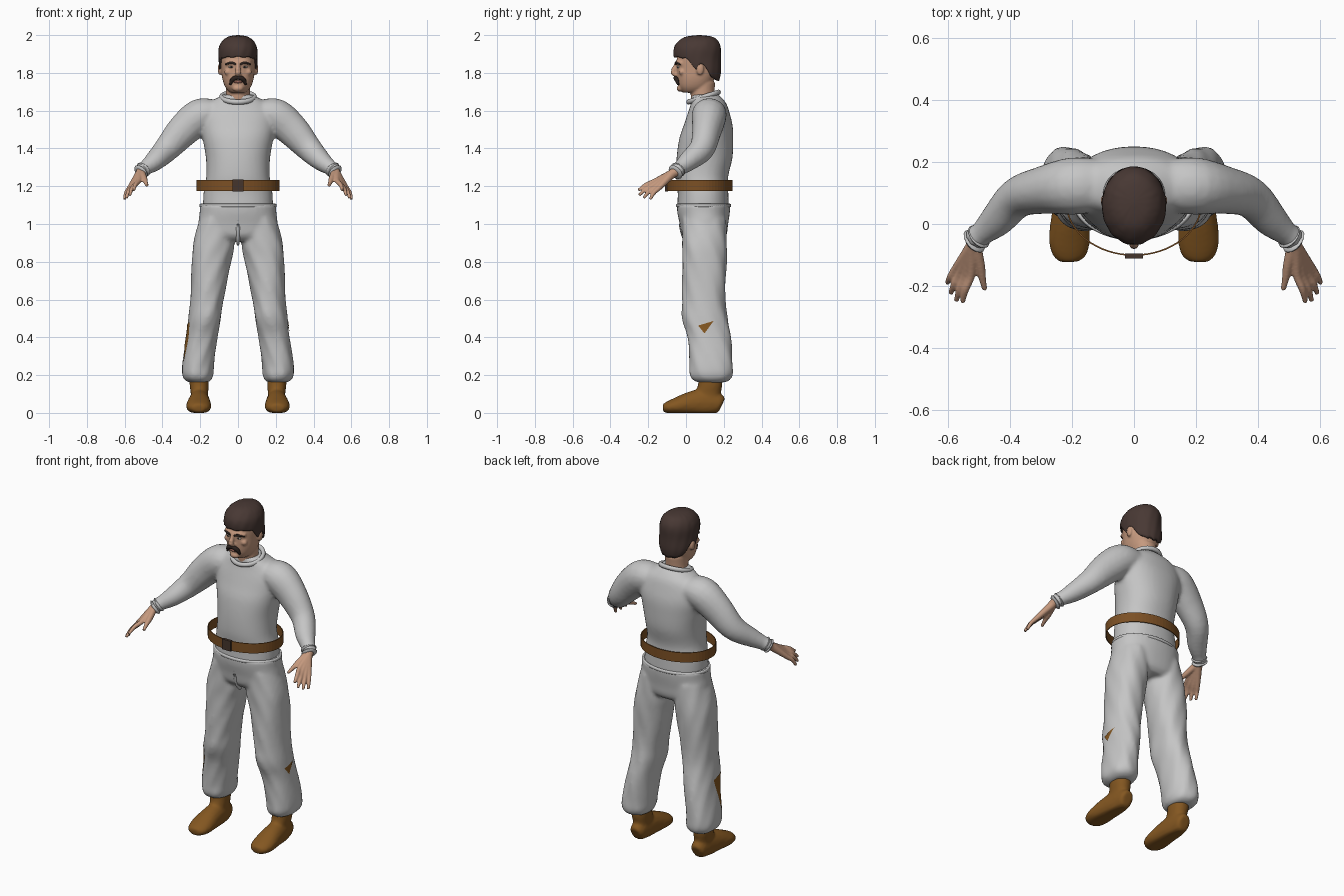
import bpy, bmesh, math
from mathutils import Vector

if "Cube" in bpy.data.objects:
    bpy.data.objects.remove(bpy.data.objects["Cube"])


def material(name, rgb):
    m = bpy.data.materials.new(name)
    m.use_nodes = True
    m.diffuse_color = (*rgb, 1)
    bsdf = m.node_tree.nodes["Principled BSDF"]
    bsdf.inputs["Base Color"].default_value = (*rgb, 1)
    bsdf.inputs["Roughness"].default_value = 0.8
    return m


CLOTH = material("grey cloth", (0.56, 0.56, 0.56))
SKIN = material("skin", (0.56, 0.32, 0.21))
HAIR = material("dark brown hair", (0.065, 0.04, 0.034))
WHISKER = material("black brown whiskers", (0.025, 0.016, 0.013))
BOOT = material("brown boot leather", (0.23, 0.095, 0.015))
BELT = material("belt leather", (0.20, 0.08, 0.018))
BUCKLE = material("dark buckle", (0.06, 0.035, 0.025))
LIP = material("lip", (0.30, 0.12, 0.09))
EYE = material("eye white", (0.6, 0.56, 0.5))


def finish(name, bm, mat, voxel=0, smooth=0):
    """Turn a bmesh into an object; voxel fuses overlapping pieces."""
    bmesh.ops.recalc_face_normals(bm, faces=bm.faces)
    for f in bm.faces:
        f.smooth = True
    me = bpy.data.meshes.new(name)
    bm.to_mesh(me)
    bm.free()
    me.materials.append(mat)
    ob = bpy.data.objects.new(name, me)
    bpy.context.collection.objects.link(ob)
    if voxel:
        r = ob.modifiers.new("fuse", "REMESH")
        r.mode = "VOXEL"
        r.voxel_size = voxel
        r.use_smooth_shade = True
    if smooth:
        s = ob.modifiers.new("soften", "SMOOTH")
        s.iterations = smooth
    return ob


def spline(rows, steps=4):
    """Catmull-Rom interpolation of tuples."""
    out = []
    for i in range(len(rows) - 1):
        a, b, c, d = (rows[max(0, min(len(rows) - 1, i + k))] for k in (-1, 0, 1, 2))
        for j in range(steps):
            t = j / steps
            out.append(tuple(q + t / 2 * (r - p + t * (2 * p - 5 * q + 4 * r - s + t * (3 * (q - r) + s - p)))
                             for p, q, r, s in zip(a, b, c, d)))
    return out + [tuple(rows[-1])]


def skin_rings(bm, rings):
    loops = [[bm.verts.new(p) for p in ring] for ring in rings]
    n = len(loops[0])
    for a, b in zip(loops, loops[1:]):
        for i in range(n):
            bm.faces.new((a[i], a[(i + 1) % n], b[(i + 1) % n], b[i]))
    bm.faces.new(loops[0])
    bm.faces.new(loops[-1])


def column(bm, rows, side=1, square=0.9, fold=0):
    """Horizontal oval rings from rows of (z, cx, cy, rx, ry)."""
    rings = []
    for z, cx, cy, rx, ry in spline(rows):
        ring = []
        for i in range(40):
            a = math.tau * i / 40
            c, s = math.cos(a), math.sin(a)
            k = 1 + fold * math.sin(5 * a + 9 * z) * math.sin(21 * z + 2 * a)
            ring.append((side * (cx + rx * k * math.copysign(abs(c) ** square, c)),
                         cy + ry * k * math.copysign(abs(s) ** square, s), z))
        rings.append(ring)
    skin_rings(bm, rings)


def tube(bm, rows, side=1, floor=-1, n=16):
    """Oval tube along rows of (x, y, z, half width, half height)."""
    pts = spline(rows)
    rings = []
    for i, (x, y, z, ra, rb) in enumerate(pts):
        t = Vector(pts[min(i + 1, len(pts) - 1)][:3]) - Vector(pts[max(i - 1, 0)][:3])
        u = t.cross(Vector((0, 0, 1))).normalized()
        v = u.cross(t).normalized()
        ring = []
        for k in range(n):
            a = math.tau * k / n
            p = Vector((x, y, z)) + u * ra * math.cos(a) + v * rb * math.sin(a)
            ring.append((side * p.x, p.y, max(p.z, floor)))
        rings.append(ring)
    skin_rings(bm, rings)


def ball(bm, centre, radii):
    made = bmesh.ops.create_uvsphere(bm, u_segments=16, v_segments=10, radius=1)["verts"]
    for v in made:
        v.co = Vector(c + r * q for c, r, q in zip(centre, radii, v.co))


def hoop(bm, centre, rx, ry, section, tilt=0):
    """Closed oval band; section lists (outward, up) offsets."""
    n, loops = 64, []
    for i in range(n):
        a = math.tau * i / n
        c, s = math.cos(a), math.sin(a)
        loops.append([bm.verts.new((centre[0] + (rx + o) * c, centre[1] + (ry + o) * s,
                                    centre[2] + h + tilt * s)) for o, h in section])
    m = len(section)
    for i in range(n):
        a, b = loops[i], loops[(i + 1) % n]
        for k in range(m):
            bm.faces.new((a[k], b[k], b[(k + 1) % m], a[(k + 1) % m]))


# Shirt: torso and both sleeves fused together
bm = bmesh.new()
column(bm, [(1.08, 0, .09, .186, .136), (1.17, 0, .09, .182, .134), (1.25, 0, .085, .168, .138),
            (1.35, 0, .098, .17, .148), (1.45, 0, .107, .187, .143), (1.52, 0, .117, .20, .13),
            (1.58, 0, .12, .20, .113), (1.635, 0, .12, .165, .095), (1.67, 0, .108, .105, .08),
            (1.685, 0, .1, .08, .07)])
for side in (1, -1):
    tube(bm, [(.12, .125, 1.59, .085, .07), (.2, .122, 1.572, .093, .093), (.29, .11, 1.495, .078, .088),
              (.375, .085, 1.40, .066, .07), (.44, .015, 1.335, .056, .054), (.49, -.03, 1.297, .04, .04),
              (.505, -.042, 1.287, .04, .04), (.517, -.056, 1.278, .038, .038)], side)
finish("shirt", bm, CLOTH, .011, 5)

# Shirt collar, cuffs and hem
bm = bmesh.new()
ring = [(.012 * math.cos(k * math.pi / 4), .014 * math.sin(k * math.pi / 4)) for k in range(8)]
hoop(bm, (0, .093, 1.672), .088, .08, ring, .026)
finish("shirt_collar", bm, CLOTH)
bm = bmesh.new()
for side in (1, -1):
    for d in (0, .014):
        tube(bm, [(.497 + d, -.037 - d, 1.293 - d, .036, .036), (.501 + d, -.041 - d, 1.289 - d, .044, .043),
                  (.507 + d, -.046 - d, 1.284 - d, .034, .034)], side)
finish("shirt_cuffs", bm, CLOTH)

# Trousers: hips and baggy legs gathered at the ankle
bm = bmesh.new()
column(bm, [(1.105, 0, .093, .203, .142), (1.06, 0, .093, .203, .139), (1.0, 0, .095, .21, .128),
            (.94, 0, .097, .20, .118), (.91, 0, .1, .12, .09)])
for side in (1, -1):
    column(bm, [(1.03, .115, .095, .085, .115), (.9, .128, .097, .108, .118), (.8, .142, .098, .104, .117),
                (.6, .164, .095, .088, .115), (.5, .175, .1, .086, .121), (.4, .191, .121, .082, .115),
                (.26, .212, .133, .084, .114), (.2, .215, .135, .082, .113), (.17, .212, .135, .066, .092),
                (.16, .21, .135, .04, .055)], side, .9, .035)
trousers = finish("trousers", bm, CLOTH, .011, 4)

# Waistband rim and front fly
bm = bmesh.new()
hoop(bm, (0, .093, 1.098), .198, .139, [(q * .6, h * .7) for q, h in ring])
tube(bm, [(0, -.02, 1.06, .02, .014), (0, -.024, 1.0, .014, .014), (0, .0, .93, .012, .02),
          (0, .03, .90, .008, .02)])
finish("waistband", bm, CLOTH)

# Torn leg patches laid on the cloth
for side, name, corners in ((1, "left_leg_patch", [(.065, .462), (.145, .486), (.098, .42)]),
                            (-1, "right_leg_patch", [(.035, .48), (.12, .465), (.07, .265)])):
    bm = bmesh.new()
    bm.faces.new([bm.verts.new((side * .4, y, z)) for y, z in corners])
    for _ in range(3):
        bmesh.ops.subdivide_edges(bm, edges=bm.edges[:], cuts=1, use_grid_fill=True)
    patch = finish(name, bm, BOOT)
    wrap = patch.modifiers.new("lay on cloth", "SHRINKWRAP")
    wrap.target = trousers
    wrap.wrap_method = "PROJECT"
    wrap.use_project_x = True
    wrap.use_positive_direction = side < 0
    wrap.use_negative_direction = side > 0
    wrap.wrap_mode = "ABOVE_SURFACE"
    wrap.offset = .004

# Boots
for side, name in ((1, "left_boot"), (-1, "right_boot")):
    bm = bmesh.new()
    tube(bm, [(.203, .192, .045, .03, .035), (.203, .175, .05, .043, .052), (.204, .11, .055, .052, .075),
              (.206, .03, .05, .06, .065), (.208, -.05, .036, .067, .046), (.207, -.1, .028, .055, .031),
              (.206, -.122, .025, .03, .02)], side, 0)
    column(bm, [(.03, .204, .12, .045, .06), (.1, .204, .118, .046, .066), (.15, .206, .128, .05, .064),
                (.22, .208, .13, .05, .062)], side)
    finish(name, bm, BOOT, .009, 3)

# Hands: each finger runs from wrist over knuckle to tip
FINGERS = {(.525, -.162, 1.228): (.553, -.252, 1.178), (.543, -.164, 1.212): (.573, -.248, 1.152),
           (.559, -.156, 1.2): (.591, -.224, 1.138), (.573, -.142, 1.192): (.602, -.19, 1.13)}
for side, name in ((1, "left_hand"), (-1, "right_hand")):
    bm = bmesh.new()
    for knuckle, tip in FINGERS.items():
        bend = Vector(knuckle).lerp(Vector(tip), .5) + Vector((.004, -.004, .005))
        tube(bm, [(.505, -.035, 1.292, .024, .026), (.52, -.07, 1.268, .022, .024), (*knuckle, .014, .014),
                  (*bend, .0115, .0115), (*tip, .008, .008)], side)
    tube(bm, [(.512, -.07, 1.272, .02, .02), (.496, -.135, 1.24, .016, .017), (.489, -.175, 1.222, .012, .012),
              (.481, -.212, 1.203, .008, .008)], side)
    finish(name, bm, SKIN, .005, 2)

# Head: neck, skull, nose, brow ridge, cheeks and ears fused together
bm = bmesh.new()
column(bm, [(1.6, 0, .1, .07, .065), (1.68, 0, .088, .063, .063), (1.75, 0, .09, .065, .065)], 1, 1)
column(bm, [(1.695, 0, .03, .035, .045), (1.705, 0, .037, .052, .062), (1.73, 0, .045, .07, .085),
            (1.77, 0, .052, .083, .098), (1.82, 0, .06, .089, .108), (1.87, 0, .062, .093, .11),
            (1.92, 0, .065, .09, .106), (1.97, 0, .065, .06, .07), (1.985, 0, .065, .02, .03)], 1, .92)
tube(bm, [(0, -.045, 1.86, .010, .012), (0, -.056, 1.83, .012, .014), (0, -.069, 1.805, .016, .014),
          (0, -.052, 1.785, .018, .01)])
ball(bm, (0, -.03, 1.718), (.03, .02, .018))
for side in (1, -1):
    tube(bm, [(.004, -.046, 1.852, .01, .01), (.035, -.042, 1.857, .012, .011), (.065, -.022, 1.85, .01, .01)], side)
    ball(bm, (side * .052, -.022, 1.805), (.022, .016, .018))
    ball(bm, (side * .096, .075, 1.82), (.012, .02, .032))
finish("head", bm, SKIN, .006, 3)

# Eyes, brows, moustache and mouth
bm = bmesh.new()
for side in (1, -1):
    ball(bm, (side * .036, -.041, 1.831), (.014, .006, .0055))
finish("eyes", bm, EYE)
bm = bmesh.new()
for side in (1, -1):
    ball(bm, (side * .035, -.045, 1.831), (.0058, .004, .0055))
    tube(bm, [(.012, -.053, 1.846, .004, .005), (.035, -.052, 1.854, .005, .007), (.066, -.031, 1.846, .004, .004)], side)
finish("pupils_and_brows", bm, WHISKER)
bm = bmesh.new()
for side in (1, -1):
    tube(bm, [(-.004, -.055, 1.776, .01, .010), (.018, -.055, 1.772, .011, .012), (.033, -.048, 1.759, .01, .011),
              (.041, -.041, 1.738, .006, .006)], side)
finish("moustache", bm, WHISKER)
bm = bmesh.new()
ball(bm, (0, -.045, 1.752), (.024, .009, .007))
finish("mouth", bm, LIP)

# Hair: columns run from the crown down to a shaped hairline
PROFILE = spline([(1.75, .105, .068, .068), (1.80, .085, .097, .1), (1.87, .062, .103, .122),
                  (1.93, .06, .102, .125), (1.97, .066, .083, .104), (1.993, .07, .05, .068),
                  (2.0, .072, .004, .005)], 8)


def hairline(s):
    """Lower hair edge by direction: s is -1 at the face and 1 at the nape."""
    stops = [(-1, 1.882), (-.5, 1.876), (-.38, 1.865), (-.3, 1.815), (-.1, 1.81), (-.02, 1.845),
             (.25, 1.84), (.4, 1.785), (.6, 1.762), (1, 1.755)]
    for (a, p), (b, q) in zip(stops, stops[1:]):
        if s <= b:
            return p + (q - p) * (s - a) / (b - a)
    return stops[-1][1]


bm = bmesh.new()
cols, rows_n = 72, 20
rings = []
for j in range(rows_n + 1):
    ring = []
    for i in range(cols):
        a = math.tau * i / cols
        low = hairline(math.sin(a)) + .004 * math.sin(11 * a)
        t = j / rows_n
        z = 2.0 - (2.0 - low) * t ** 1.7
        z0, cy, rx, ry = min(PROFILE, key=lambda p: abs(p[0] - z))
        k = 1 + .014 * t * math.sin(13 * a + 8 * t)
        ring.append((rx * k * math.cos(a), cy + ry * k * math.sin(a), z))
    rings.append(ring)
skin_rings(bm, rings)
bm.faces.ensure_lookup_table()
bmesh.ops.delete(bm, geom=[bm.faces[-1]], context="FACES_ONLY")
hair = finish("hair", bm, HAIR, 0, 3)
solid = hair.modifiers.new("thickness", "SOLIDIFY")
solid.thickness = .014

# Belt standing off the waist, with its buckle
bm = bmesh.new()
hoop(bm, (0, .072, 1.203), .216, .17, [(0, -.029), (.005, -.029), (.005, .029), (0, .029)])
belt = finish("belt", bm, BELT)
for f in belt.data.polygons:
    f.use_smooth = False
bm = bmesh.new()
made = bmesh.ops.create_cube(bm, size=1)["verts"]
for v in made:
    v.co = Vector((v.co.x * .058, v.co.y * .016 - .103, v.co.z * .062 + 1.204))
buckle = finish("belt_buckle", bm, BUCKLE)
for f in buckle.data.polygons:
    f.use_smooth = False
